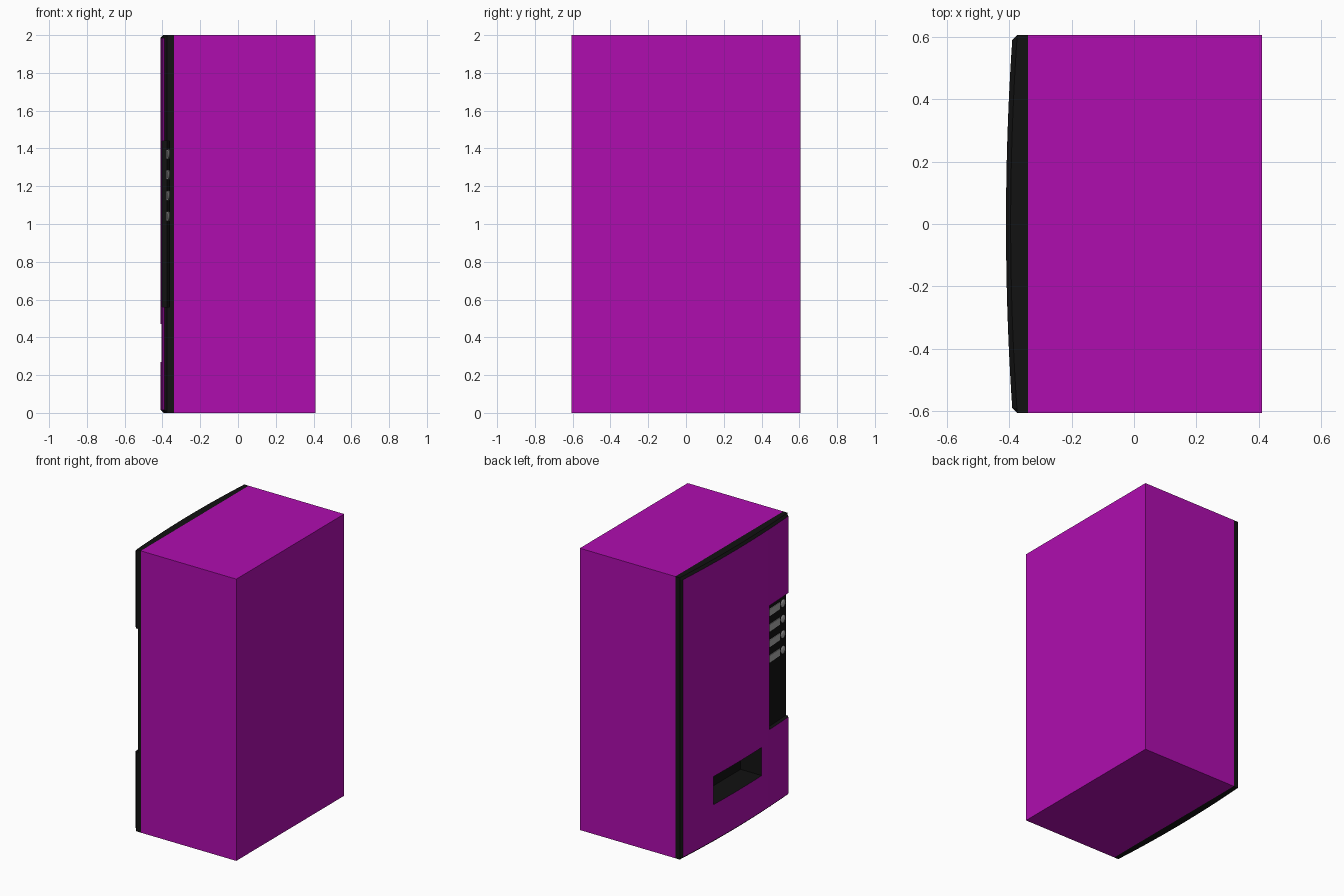
import bpy, bmesh
from math import radians

if "Cube" in bpy.data.objects:
    bpy.data.objects.remove(bpy.data.objects["Cube"])


def material(name, rgb):
    m = bpy.data.materials.new(name)
    m.diffuse_color = (*rgb, 1)
    m.use_nodes = True
    m.node_tree.nodes["Principled BSDF"].inputs["Base Color"].default_value = m.diffuse_color
    return m


MAGENTA = material("magenta", (0.43, 0.004, 0.43))
BLACK = material("black", (0.006, 0.006, 0.006))
GREY = material("light_grey", (0.4, 0.4, 0.4))


def bow(y):
    """x of the bowed door front at a given y"""
    return -0.41 + 0.02 * (y / 0.59) ** 2


def make(name, bm, *mats):
    bmesh.ops.recalc_face_normals(bm, faces=bm.faces)
    me = bpy.data.meshes.new(name)
    bm.to_mesh(me)
    bm.free()
    ob = bpy.data.objects.new(name, me)
    for m in mats:
        me.materials.append(m)
    bpy.context.collection.objects.link(ob)
    return ob


def box(name, lo, hi, *mats):
    bm = bmesh.new()
    bmesh.ops.create_cube(bm, size=1)
    for v in bm.verts:
        v.co = [(l + h) / 2 + c * (h - l) for l, h, c in zip(lo, hi, v.co)]
    return make(name, bm, *mats)


def loft(name, rings, *mats):
    """closed skin through equal-length rings, capped at both ends"""
    bm = bmesh.new()
    vs = [[bm.verts.new(p) for p in r] for r in rings]
    n = len(rings[0])
    for a, b in zip(vs, vs[1:]):
        for i in range(n):
            j = (i + 1) % n
            bm.faces.new((a[i], a[j], b[j], b[i]))
    bm.faces.new(vs[0])
    bm.faces.new(vs[-1])
    return make(name, bm, *mats)


def cut(ob, cutter):
    mod = ob.modifiers.new("cut", 'BOOLEAN')
    mod.operation = 'DIFFERENCE'
    mod.solver = 'EXACT'
    mod.object = cutter
    bpy.context.view_layer.objects.active = ob
    bpy.ops.object.modifier_apply(modifier=mod.name)


# Cutters: dispensing slot and the curved control recess open to the side
slot = box("slot_cutter", (-0.5, -0.27, 0.27), (-0.24, 0.27, 0.47))
ys = [-0.36 - 0.26 * i / 6 for i in range(7)]
recess_ring = [(bow(y) + 0.027, y) for y in ys] + [(-0.5, -0.62), (-0.5, -0.36)]
recess = loft("recess_cutter", [[(x, y, z) for x, y in recess_ring] for z in (0.56, 1.44)])

# Cabinet with a black slot interior
cabinet = box("cabinet", (-0.34, -0.605, 0), (0.41, 0.605, 2), MAGENTA, BLACK)
cut(cabinet, slot)
for f in cabinet.data.polygons:
    x, y, z = f.center
    if x < -0.2 and abs(y) < 0.28 and 0.26 < z < 0.48:
        inner = f.normal.x > -0.5 or x > -0.3
        f.material_index = 1 if inner else 0

# Bowed door with chamfered black border and coloured front
N = 24


def door_ring(z, inset):
    front = [-0.59 + 1.18 * i / N for i in range(N + 1)]
    pts = [(-0.34, -0.605), (-0.375, -0.605)]
    pts += [(bow(y) + inset, y) for y in front]
    pts += [(-0.375, 0.605), (-0.34, 0.605)]
    return [(x, y, z) for x, y in pts]


door = loft("door", [door_ring(0, 0.015), door_ring(0.015, 0),
                     door_ring(1.985, 0), door_ring(2, 0.015)], BLACK, MAGENTA)
cut(door, slot)
cut(door, recess)
for f in door.data.polygons:
    on_front = abs(f.center.x - bow(f.center.y)) < 0.004
    f.material_index = 1 if f.normal.x < -0.9 and on_front else 0

# Selection buttons with label plates
for i in range(4):
    z = 1.37 - 0.11 * i
    bm = bmesh.new()
    bmesh.ops.create_uvsphere(bm, u_segments=16, v_segments=10, radius=0.027)
    for v in bm.verts:
        v.co.x *= 0.3
    button = make(f"button_{i + 1}", bm, GREY)
    button.location = (bow(-0.565) + 0.026, -0.565, z)
    for p in button.data.polygons:
        p.use_smooth = True
    plate = box(f"label_plate_{i + 1}", (-0.004, -0.065, -0.025), (0.004, 0.065, 0.025), GREY)
    plate.location = (bow(-0.46) + 0.027, -0.46, z)
    plate.rotation_euler.z = radians(3)

# Remove the helpers
for c in (slot, recess):
    bpy.data.objects.remove(c)
